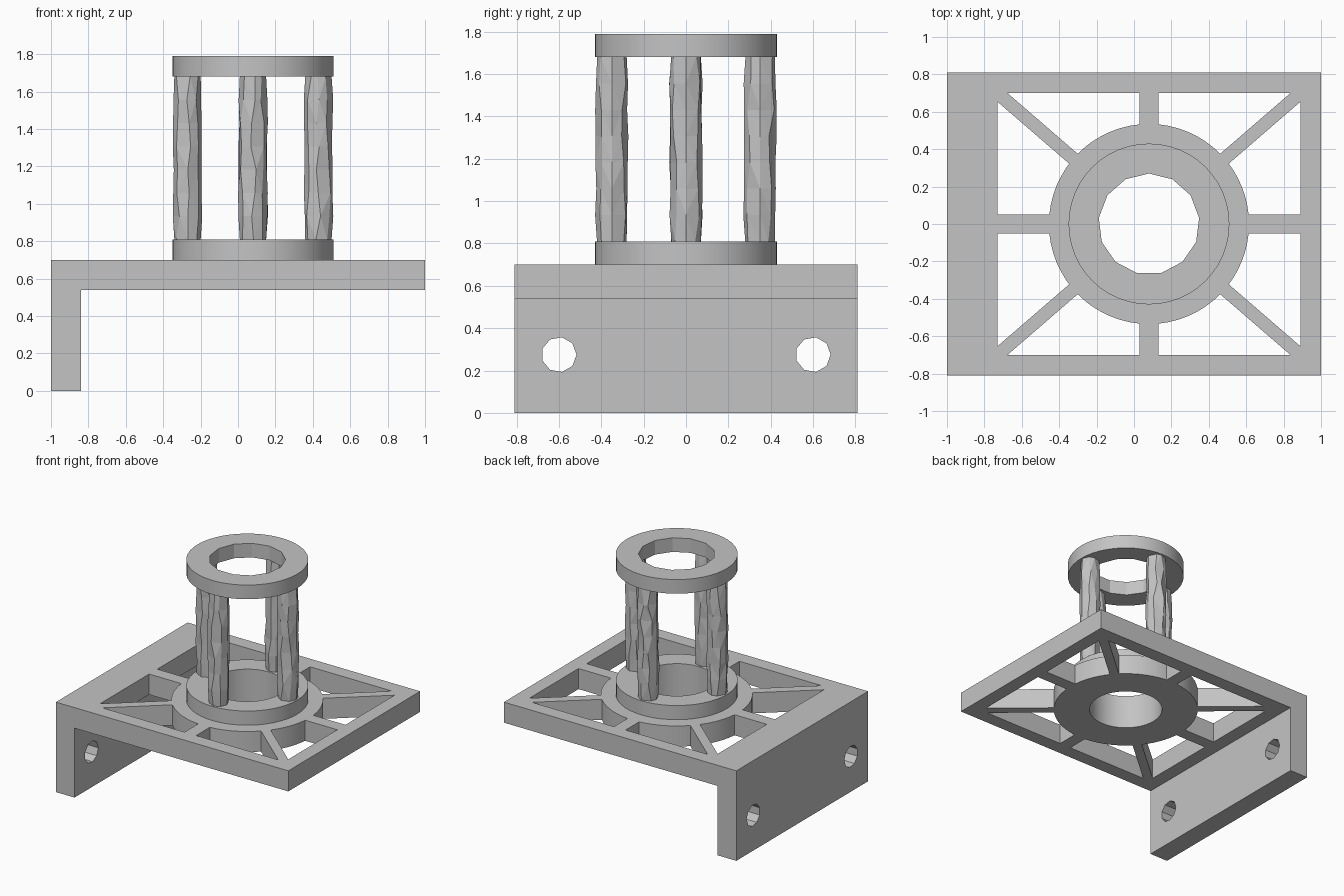
import bpy, bmesh, math, random
from mathutils import Matrix, Vector

random.seed(4)
cube = bpy.data.objects.get("Cube")
if cube:
    bpy.data.objects.remove(cube, do_unlink=True)

# Material
grey = bpy.data.materials.new("light grey plastic")
grey.use_nodes = True
colour = (0.55, 0.55, 0.55, 1)
grey.diffuse_color = colour
grey.node_tree.nodes["Principled BSDF"].inputs["Base Color"].default_value = colour

# Main dimensions
CX = 0.08                       # axis of the hub and cage
PLATE_LOW, PLATE_TOP = 0.54, 0.70
BASE_TOP, CAP_LOW, CAP_TOP = 0.81, 1.68, 1.79
RING_R, BORE_R, HUB_R, POST_R = 0.43, 0.27, 0.535, 0.08


def finish(name, bm):
    bmesh.ops.recalc_face_normals(bm, faces=bm.faces)
    mesh = bpy.data.meshes.new(name)
    bm.to_mesh(mesh)
    bm.free()
    mesh.materials.append(grey)
    obj = bpy.data.objects.new(name, mesh)
    bpy.context.collection.objects.link(obj)
    return obj


def box(name, centre, size, angle=0):
    bm = bmesh.new()
    bmesh.ops.create_cube(bm, size=1, matrix=Matrix.Translation(centre)
                          @ Matrix.Rotation(angle, 4, 'Z') @ Matrix.Diagonal((*size, 1)))
    return finish(name, bm)


def cylinder(name, centre, radius, depth, sides, axis='Z'):
    turn = Matrix.Rotation(math.pi / 2, 4, 'Y') if axis == 'X' else Matrix()
    bm = bmesh.new()
    bmesh.ops.create_cone(bm, cap_ends=True, segments=sides, radius1=radius, radius2=radius,
                          depth=depth, matrix=Matrix.Translation(centre) @ turn)
    return finish(name, bm)


def cut(target, cutters):
    for cutter in cutters:
        mod = target.modifiers.new("cut", 'BOOLEAN')
        mod.operation, mod.solver, mod.object = 'DIFFERENCE', 'EXACT', cutter
    bpy.context.view_layer.update()
    result = bpy.data.meshes.new_from_object(
        target.evaluated_get(bpy.context.evaluated_depsgraph_get()))
    target.modifiers.clear()
    target.data = result
    for cutter in cutters:
        bpy.data.objects.remove(cutter, do_unlink=True)


def smooth(obj):
    bpy.ops.object.select_all(action='DESELECT')
    obj.select_set(True)
    bpy.context.view_layer.objects.active = obj
    bpy.ops.object.shade_smooth_by_angle(angle=math.radians(20))


# L-shaped bracket: side profile extruded across the width
bm = bmesh.new()
profile = [(-1, 0), (-0.84, 0), (-0.84, PLATE_LOW), (1, PLATE_LOW), (1, PLATE_TOP), (-1, PLATE_TOP)]
face = bm.faces.new([bm.verts.new((x, -0.81, z)) for x, z in profile])
extruded = bmesh.ops.extrude_face_region(bm, geom=[face])["geom"]
bmesh.ops.translate(bm, vec=(0, 1.62, 0),
                    verts=[v for v in extruded if isinstance(v, bmesh.types.BMVert)])
bracket = finish("bracket", bm)

# Window cutter: the open area less the hub and its eight ribs
mid = (PLATE_LOW + PLATE_TOP) / 2
half_x, half_y = 0.81, 0.70
windows = box("window_cutter", (CX, 0, mid), (2 * half_x, 2 * half_y, 0.4))
diagonal = math.atan2(half_y, half_x)
keep = [cylinder("hub_keep", (CX, 0, mid), HUB_R, 0.6, 64)]
for angle, width in ((0, 0.10), (math.pi / 2, 0.10), (diagonal, 0.07), (-diagonal, 0.07)):
    keep.append(box("rib_keep", (CX, 0, mid), (2.6, width, 0.6), angle))
cut(windows, keep)

# Bore and bolt holes
bore = cylinder("bore_cutter", (CX, 0, mid), BORE_R, 0.5, 40)
bolts = [cylinder("bolt_cutter", (-0.92, y, 0.275), 0.083, 0.3, 9, 'X') for y in (-0.6, 0.6)]
cut(bracket, [windows, bore] + bolts)
smooth(bracket)

# Cage rings
for name, low, high, sides in (("base_ring", PLATE_TOP, BASE_TOP, 40),
                               ("cap_ring", CAP_LOW, CAP_TOP, 13)):
    centre = (CX, 0, (low + high) / 2)
    ring = cylinder(name, centre, RING_R, high - low, 48)
    cut(ring, [cylinder("ring_cutter", centre, BORE_R, 0.4, sides)])
    smooth(ring)


# Rough faceted posts
def post(name, x, y, sides=8, levels=8):
    bm = bmesh.new()
    loops = []
    for i in range(levels):
        z = BASE_TOP + (CAP_LOW - BASE_TOP) * i / (levels - 1)
        end = i in (0, levels - 1)
        loop = []
        for k in range(sides):
            wobble = 0 if k % 4 == 0 else random.uniform(-0.22, 0.22)
            a = math.tau * k / sides + wobble
            r = POST_R * (0.88 if end else random.uniform(0.9, 1))
            loop.append(bm.verts.new((x + r * math.cos(a), y + r * math.sin(a), z)))
        loops.append(loop)
    for low, high in zip(loops, loops[1:]):
        for k in range(sides):
            n = (k + 1) % sides
            bm.faces.new((low[k], low[n], high[n], high[k]))
    bm.faces.new(loops[0])
    bm.faces.new(loops[-1])
    bmesh.ops.triangulate(bm, faces=bm.faces)
    finish(name, bm)


reach = RING_R - POST_R
for name, direction in (("left_post", Vector((1, 0))), ("back_post", Vector((0, 1))),
                        ("right_post", Vector((-1, 0))), ("front_post", Vector((0, -1)))):
    post(name, CX + reach * direction.x, reach * direction.y)
